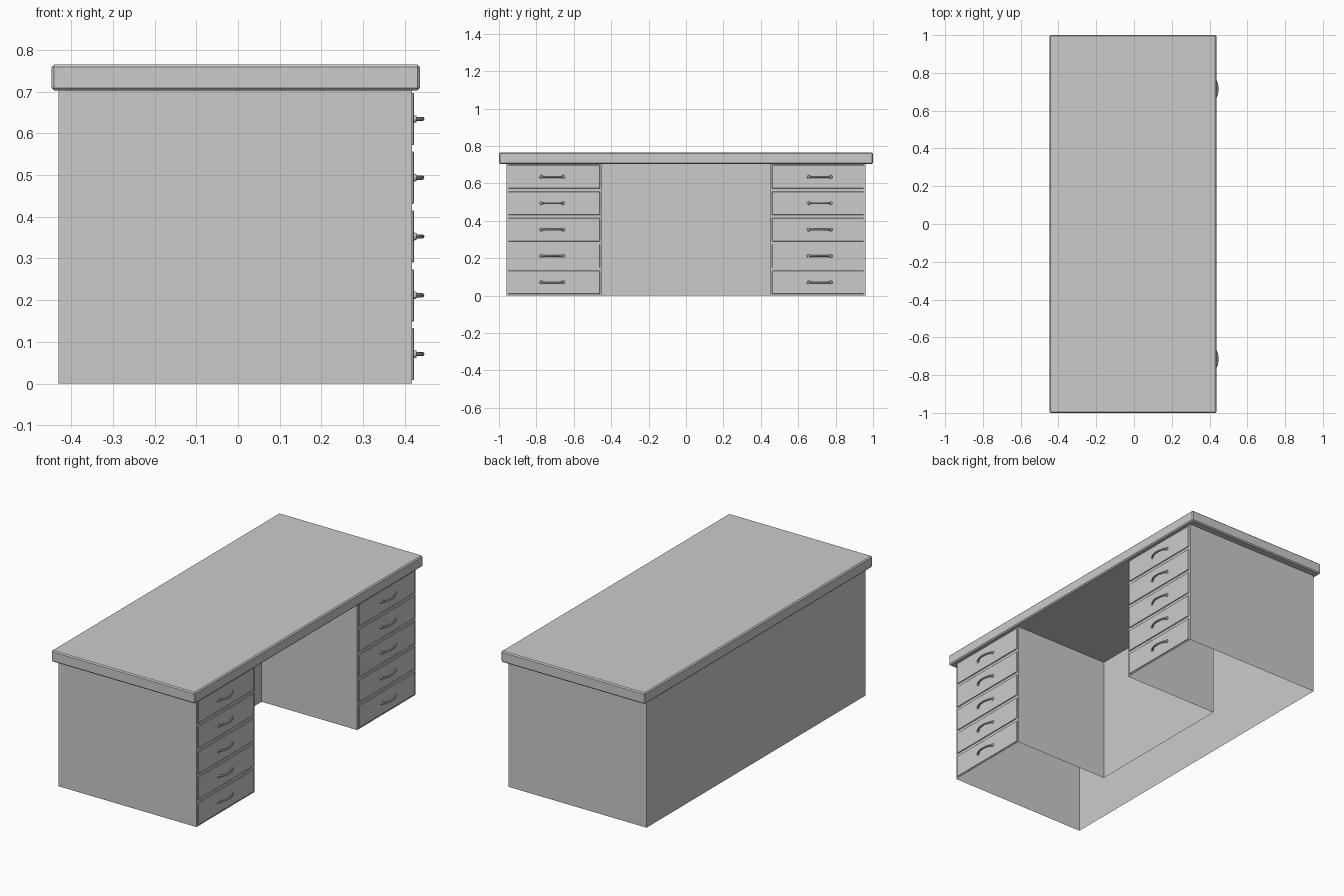
import bpy
import bmesh
from mathutils import Matrix, Vector

cube = bpy.data.objects.get("Cube")
if cube:
    bpy.data.objects.remove(cube, do_unlink=True)

grey = bpy.data.materials.new("plain grey")
grey.use_nodes = True
grey.diffuse_color = (0.6, 0.6, 0.6, 1)
grey.node_tree.nodes["Principled BSDF"].inputs["Base Color"].default_value = (0.6, 0.6, 0.6, 1)

FRONT = 0.417            # drawer side of the cabinets
BACK = -0.43
END, KNEE = 0.96, 0.45   # outer and inner sides of the cabinets
KNEE_BACK = -0.17
HEIGHT = 0.705


def add_object(name, data):
    ob = bpy.data.objects.new(name, data)
    data.materials.append(grey)
    bpy.context.collection.objects.link(ob)
    return ob


def mesh_object(name, bm):
    bmesh.ops.recalc_face_normals(bm, faces=bm.faces)
    mesh = bpy.data.meshes.new(name)
    bm.to_mesh(mesh)
    bm.free()
    return add_object(name, mesh)


def box(name, low, high, bevel=0):
    low, high = Vector(low), Vector(high)
    bm = bmesh.new()
    bmesh.ops.create_cube(bm, size=1, matrix=Matrix.Translation((low + high) / 2)
                          @ Matrix.Diagonal((high - low).to_4d()))
    if bevel:
        bmesh.ops.bevel(bm, geom=bm.edges[:], offset=bevel, segments=1, affect='EDGES')
    return mesh_object(name, bm)


def smooth(ob):
    bpy.ops.object.select_all(action='DESELECT')
    ob.select_set(True)
    bpy.context.view_layer.objects.active = ob
    bpy.ops.object.shade_smooth_by_angle()


# U-shaped cabinet shell, open underneath
half = [(BACK, END), (FRONT, END), (FRONT, KNEE), (KNEE_BACK, KNEE)]
outline = half + [(x, -y) for x, y in reversed(half)]
bm = bmesh.new()
low = [bm.verts.new((x, y, 0)) for x, y in outline]
high = [bm.verts.new((x, y, HEIGHT)) for x, y in outline]
for i in range(len(outline)):
    j = (i + 1) % len(outline)
    bm.faces.new((low[j], low[i], high[i], high[j]))
bm.faces.new(high)
mesh_object("cabinet_body", bm)

# Worktop with chamfered edges
box("worktop", (-0.447, -1, 0.703), (0.436, 1, 0.765), 0.006)


def handle(name, y, z):
    # Bowed grip
    curve = bpy.data.curves.new(name, 'CURVE')
    curve.dimensions = '3D'
    curve.bevel_depth = 0.005
    curve.bevel_resolution = 2
    curve.resolution_u = 5
    curve.use_fill_caps = True
    path = [(0.421, -0.059), (0.434, -0.042), (0.442, 0), (0.434, 0.042), (0.421, 0.059)]
    spline = curve.splines.new('BEZIER')
    spline.bezier_points.add(len(path) - 1)
    for point, (px, py) in zip(spline.bezier_points, path):
        point.co = (px, y + py, z)
        point.handle_left_type = point.handle_right_type = 'AUTO'
    source = bpy.data.objects.new(name, curve)
    bpy.context.collection.objects.link(source)
    bpy.context.view_layer.update()
    mesh = bpy.data.meshes.new_from_object(
        source.evaluated_get(bpy.context.evaluated_depsgraph_get()))
    bpy.data.objects.remove(source, do_unlink=True)
    mesh.materials.clear()
    smooth(add_object(name, mesh))
    # Round mounting plates
    bm = bmesh.new()
    for side in (-1, 1):
        place = Matrix.Translation((0.424, y + side * 0.059, z)) @ Matrix.Rotation(1.5708, 4, 'Y')
        bmesh.ops.create_cone(bm, cap_ends=True, segments=12, radius1=0.01,
                              radius2=0.008, depth=0.008, matrix=place)
    smooth(mesh_object(name + "_plates", bm))


# Drawer stacks
STEP = HEIGHT / 5
for label, side in (("left", 1), ("right", -1)):
    ys = sorted((side * (KNEE + 0.01), side * (END - 0.01)))
    for n in range(5):
        z = n * STEP
        name = f"{label}_drawer_{n + 1}"
        box(name, (FRONT - 0.01, ys[0], z + 0.008),
            (FRONT + 0.005, ys[1], z + STEP - 0.008), 0.002)
        handle(name + "_handle", side * 0.715, z + STEP / 2)
